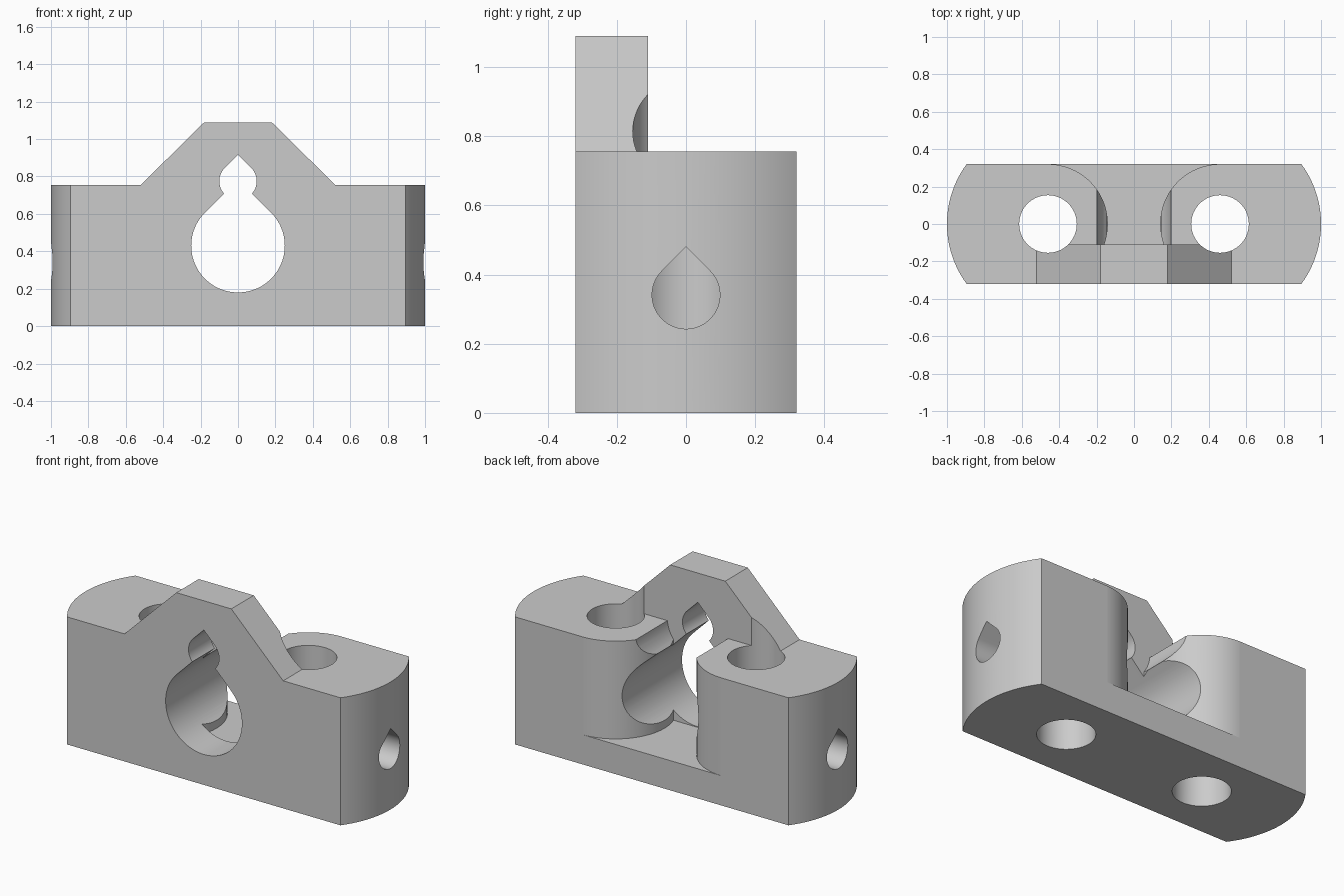
import bpy, bmesh
from math import sin, cos, asin, radians, degrees, sqrt

cube = bpy.data.objects.get("Cube")
if cube:
    bpy.data.objects.remove(cube, do_unlink=True)

# Main dimensions
HALF_DEPTH = 0.32
HOLE_X = 0.46
END_R = 0.54
SHOULDER_Z = 0.755
TOP_Z = 1.09
PLATE_Y = -0.11
FLOOR_Z = 0.176

grey = bpy.data.materials.new("plain grey")
grey.use_nodes = True
colour = (0.6, 0.6, 0.6, 1)
grey.diffuse_color = colour
grey.node_tree.nodes["Principled BSDF"].inputs["Base Color"].default_value = colour


def arc(cx, cy, r, start, end, n=48):
    angles = [radians(start + (end - start) * i / n) for i in range(n + 1)]
    return [(cx + r * cos(a), cy + r * sin(a)) for a in angles]


def teardrop(cx, cy, r):
    return arc(cx, cy, r, -225, 45, 72) + [(cx, cy + r * sqrt(2))]


def mirrored(points):
    return [(-u, v) for u, v in reversed(points)]


def prism(name, points, axis, lo, hi):
    """Extrude a closed profile along the given axis."""
    place = {"x": lambda u, v, w: (w, u, v),
             "y": lambda u, v, w: (u, w, v),
             "z": lambda u, v, w: (u, v, w)}[axis]
    bm = bmesh.new()
    rings = [[bm.verts.new(place(u, v, w)) for u, v in points] for w in (lo, hi)]
    for ring in rings:
        bm.faces.new(ring)
    n = len(points)
    for i in range(n):
        j = (i + 1) % n
        bm.faces.new((rings[0][i], rings[0][j], rings[1][j], rings[1][i]))
    bmesh.ops.recalc_face_normals(bm, faces=bm.faces)
    mesh = bpy.data.meshes.new(name)
    bm.to_mesh(mesh)
    bm.free()
    obj = bpy.data.objects.new(name, mesh)
    bpy.context.collection.objects.link(obj)
    mesh.materials.append(grey)
    return obj


def cut(target, *profile):
    cutter = prism("cutter", *profile)
    cutter.hide_render = True
    mod = target.modifiers.new("cut", "BOOLEAN")
    mod.operation = "DIFFERENCE"
    mod.solver = "EXACT"
    mod.object = cutter
    bpy.context.view_layer.objects.active = target
    bpy.ops.object.modifier_apply(modifier=mod.name)
    bpy.data.objects.remove(cutter, do_unlink=True)


# Block with rounded ends
end = degrees(asin(HALF_DEPTH / END_R))
right_end = arc(HOLE_X, 0, END_R, -end, end)
block = prism("clamp_block", right_end + mirrored(right_end), "z", 0, TOP_Z)

# Sloped shoulders of the front plate
shoulder = [(0.52, SHOULDER_Z), (0.079, 1.19), (1.5, 1.19), (1.5, SHOULDER_Z)]
for side in (shoulder, mirrored(shoulder)):
    cut(block, side, "y", -1, 1)

# Clearance behind the raised plate
clearance = [(-1.5, PLATE_Y), (1.5, PLATE_Y), (1.5, 1), (-1.5, 1)]
cut(block, clearance, "z", SHOULDER_Z, 2)

# Back pocket between the two round posts
low = degrees(asin(PLATE_Y / HALF_DEPTH))
post = arc(-HOLE_X, 0, HALF_DEPTH, 88, low)
post = [(post[0][0], 0.5)] + post
cut(block, post + mirrored(post), "z", FLOOR_Z, 2)

# Main bore, small upper bore and its relief in the posts
cut(block, teardrop(0, 0.43, 0.25), "y", -1, 1)
cut(block, teardrop(0, 0.775, 0.1), "y", -1, 1)
cut(block, arc(0, 0.775, 0.2, 0, 354, 59), "y", PLATE_Y, 1)

# Vertical bolt holes and the teardrop holes that meet them from the ends
for s in (-1, 1):
    cut(block, arc(s * HOLE_X, 0, 0.154, 0, 354, 59), "z", -1, 2)
    lo, hi = sorted((s * HOLE_X, s * 1.3))
    cut(block, teardrop(0, 0.341, 0.098), "x", lo, hi)

# Shading
bpy.ops.object.select_all(action="DESELECT")
block.select_set(True)
bpy.context.view_layer.objects.active = block
bpy.ops.object.shade_smooth_by_angle(angle=radians(30))
